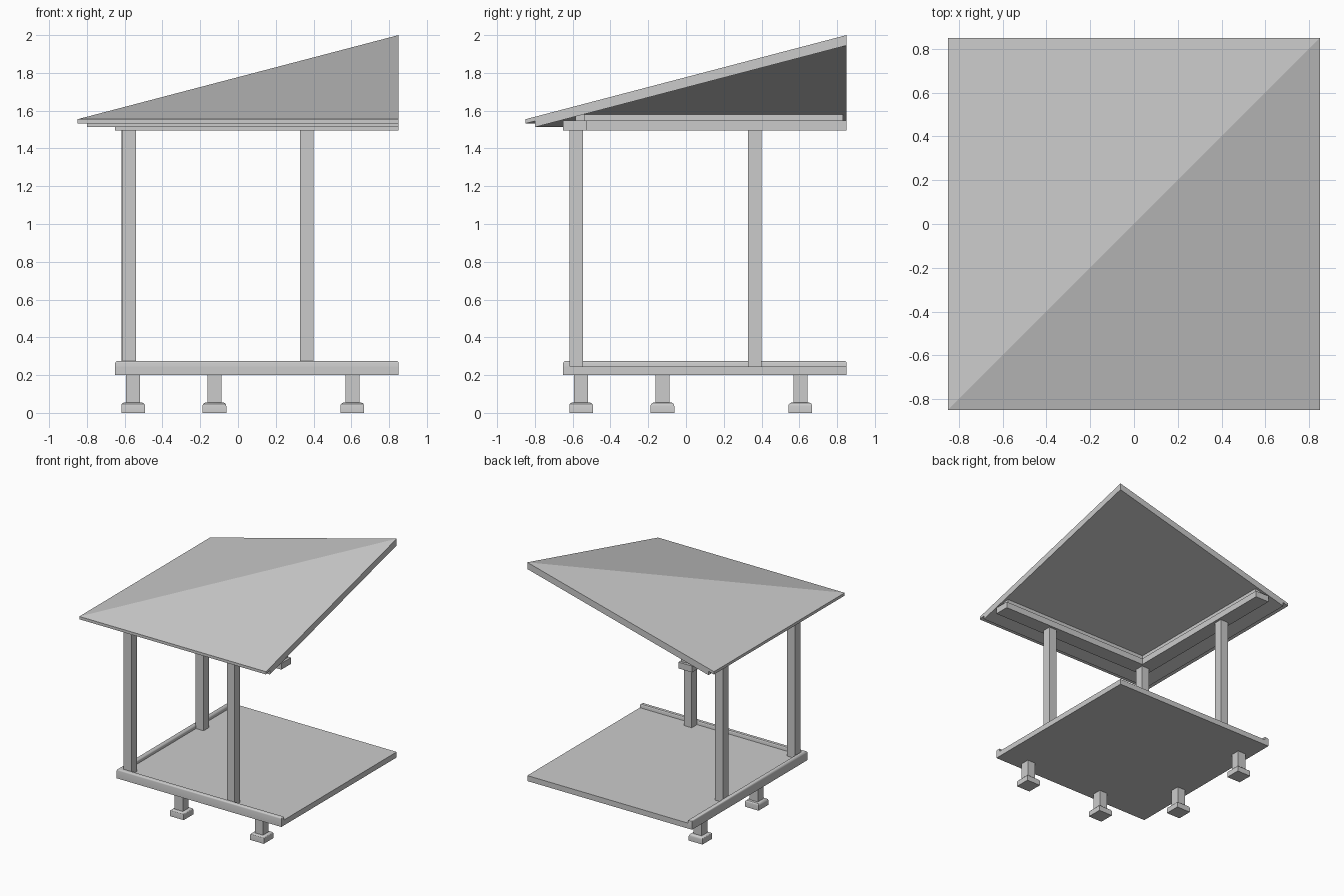
import bpy, bmesh

cube = bpy.data.objects.get("Cube")
if cube:
    bpy.data.objects.remove(cube, do_unlink=True)

grey = bpy.data.materials.new("plain grey")
grey.use_nodes = True
COLOUR = (0.6, 0.6, 0.6, 1)
grey.diffuse_color = COLOUR
grey.node_tree.nodes["Principled BSDF"].inputs["Base Color"].default_value = COLOUR

EDGE = 0.85      # cut sides of the corner pavilion


def finish(name, bm, smooth=False):
    bmesh.ops.recalc_face_normals(bm, faces=bm.faces)
    mesh = bpy.data.meshes.new(name)
    bm.to_mesh(mesh)
    bm.free()
    mesh.materials.append(grey)
    obj = bpy.data.objects.new(name, mesh)
    bpy.context.collection.objects.link(obj)
    if smooth:
        bpy.ops.object.select_all(action='DESELECT')
        obj.select_set(True)
        bpy.context.view_layer.objects.active = obj
        bpy.ops.object.shade_smooth_by_angle()
    return obj


def prism(name, outline, z0, z1, round_top=0.0):
    """Extrude a flat outline from z0 to z1, optionally rounding its top rim."""
    bm = bmesh.new()
    base = bm.faces.new([bm.verts.new((x, y, z0)) for x, y in outline])
    new = bmesh.ops.extrude_face_region(bm, geom=[base], use_keep_orig=True)["geom"]
    for v in new:
        if isinstance(v, bmesh.types.BMVert):
            v.co.z = z1
    if round_top:
        rim = [e for e in bm.edges if all(v.co.z > z1 - 1e-4 for v in e.verts)]
        bmesh.ops.recalc_face_normals(bm, faces=bm.faces)
        bmesh.ops.bevel(bm, geom=rim, offset=round_top, segments=3,
                        profile=0.5, affect='EDGES')
    return finish(name, bm, round_top > 0)


def rect(x0, x1, y0, y1):
    return [(x0, y0), (x1, y0), (x1, y1), (x0, y1)]


def square(x, y, half):
    return rect(x - half, x + half, y - half, y + half)


def corner(outer, inner, end):
    """L-shaped outline along the front and the -x side."""
    return [(outer, outer), (end, outer), (end, inner),
            (inner, inner), (inner, end), (outer, end)]


def roof_layer(name, eave, top_drop, bottom_drop):
    """Two slopes meeting on the diagonal hip, rising to the far corner."""
    bm = bmesh.new()
    plan = [(eave, eave), (EDGE, eave), (EDGE, EDGE), (eave, EDGE)]

    def ring(drop):
        return [bm.verts.new((x, y, 2 + 0.262 * (min(x, y) - EDGE) - drop))
                for x, y in plan]
    top, low = ring(top_drop), ring(bottom_drop)
    for r in (top, low):
        bm.faces.new((r[0], r[1], r[2]))
        bm.faces.new((r[0], r[2], r[3]))
    for i in range(4):
        j = (i + 1) % 4
        bm.faces.new((top[i], top[j], low[j], low[i]))
    return finish(name, bm)


# Roof skin and the boards under it
roof_layer("roof_skin", -EDGE, 0, 0.023)
roof_layer("roof_boards", -0.80, 0.023, 0.055)

# Ring beam and narrower plate on it
prism("ring_beam", corner(-0.65, -0.525, EDGE), 1.495, 1.547)
prism("wall_plate", corner(-0.585, -0.535, 0.83), 1.547, 1.58)

# Deck with raised curb on the two outer sides
prism("deck", rect(-0.65, EDGE, -0.65, EDGE), 0.2, 0.245)
prism("deck_curb", corner(-0.65, -0.613, EDGE), 0.2, 0.275, 0.012)

# Posts
for name, x, y in (("corner_post", -0.575, -0.58),
                   ("front_post", 0.365, -0.58),
                   ("side_post", -0.58, 0.365)):
    prism(name, square(x, y, 0.036), 0.245, 1.495)

# Footings: a stem on a pad with a rounded rim, mirrored across the hip line
for along in (-0.125, 0.605):
    for side, (x, y) in (("front", (along, -0.555)), ("side", (-0.555, along))):
        prism(side + "_footing_stem", square(x, y, 0.037), 0.05, 0.2)
        prism(side + "_footing_pad", square(x, y, 0.063), 0, 0.055, 0.018)
